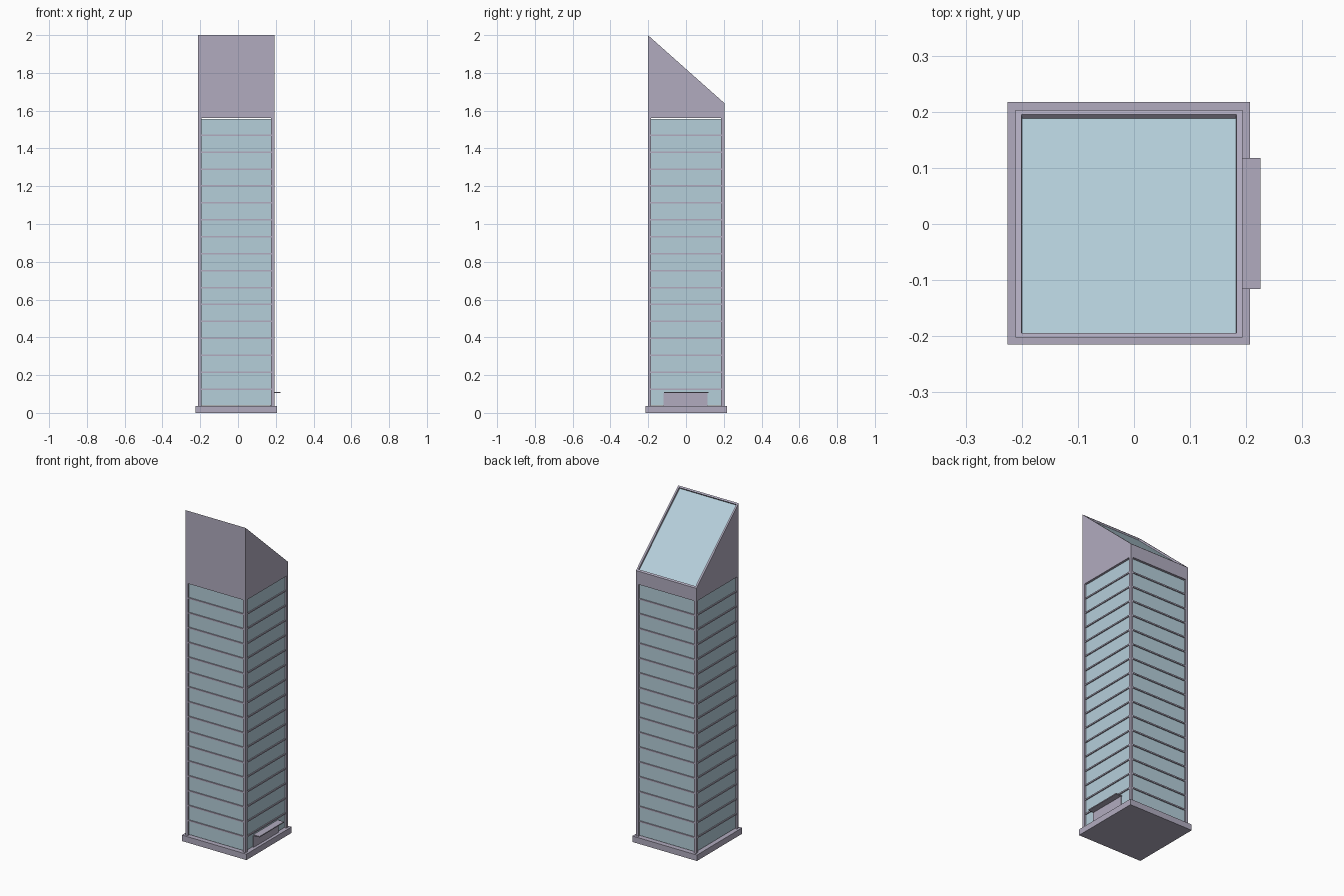
import bpy, bmesh
from mathutils import Vector

if "Cube" in bpy.data.objects:
    bpy.data.objects.remove(bpy.data.objects["Cube"])


def material(name, rgb):
    m = bpy.data.materials.new(name)
    m.diffuse_color = (*rgb, 1)
    m.use_nodes = True
    m.node_tree.nodes["Principled BSDF"].inputs["Base Color"].default_value = m.diffuse_color
    return m


STONE = material("lilac_stone", (0.44, 0.41, 0.52))
GLASS = material("blue_glass", (0.46, 0.62, 0.70))

# Tower plan, floor heights and roof slope
X0, X1, Y0, Y1 = -0.211, 0.193, -0.202, 0.203
BASE, CROWN, FLOORS = 0.036, 1.56, 17
STEP = (CROWN - BASE) / FLOORS
POST, SLAB, RECESS = 0.017, 0.008, 0.009
FRONT_TOP, BACK_TOP = 2.0, 1.64


def finish(bm, name, mats):
    bmesh.ops.recalc_face_normals(bm, faces=bm.faces)
    me = bpy.data.meshes.new(name)
    bm.to_mesh(me)
    bm.free()
    for m in mats:
        me.materials.append(m)
    ob = bpy.data.objects.new(name, me)
    bpy.context.collection.objects.link(ob)
    return ob


def add_box(bm, x0, x1, y0, y1, z0, z1):
    vs = bmesh.ops.create_cube(bm, size=1)["verts"]
    for v in vs:
        v.co = Vector(((x0 + x1) / 2 + v.co.x * (x1 - x0),
                       (y0 + y1) / 2 + v.co.y * (y1 - y0),
                       (z0 + z1) / 2 + v.co.z * (z1 - z0)))


def boxes(name, mat, items):
    bm = bmesh.new()
    for b in items:
        add_box(bm, *b)
    return finish(bm, name, [mat])


# Plinth
boxes("plinth", STONE, [(-0.225, 0.207, -0.215, 0.217, 0, BASE)])

# Four corner posts
boxes("corner_posts", STONE,
      [(x, x + POST, y, y + POST, BASE, CROWN)
       for x in (X0, X1 - POST) for y in (Y0, Y1 - POST)])

# Thin floor slabs between storeys
e = 0.003
boxes("floor_slabs", STONE,
      [(X0 + e, X1 - e, Y0 + e, Y1 - e, z - SLAB / 2, z + SLAB / 2)
       for z in (BASE + STEP * i for i in range(1, FLOORS))])

# Recessed glass band on each storey
r = RECESS
boxes("glass_bands", GLASS,
      [(X0 + r, X1 - r, Y0 + r, Y1 - r,
        BASE + STEP * i + SLAB / 2, BASE + STEP * (i + 1) - SLAB / 2)
       for i in range(FLOORS)])

# Sloped crown: a wedge with a framed, sunken glass roof
bm = bmesh.new()
profile = [(Y0, CROWN), (Y1, CROWN), (Y1, BACK_TOP), (Y0, FRONT_TOP)]
side = bm.faces.new([bm.verts.new((X0, y, z)) for y, z in profile])
ext = bmesh.ops.extrude_face_region(bm, geom=[side], use_keep_orig=True)
for v in ext["geom"]:
    if isinstance(v, bmesh.types.BMVert):
        v.co.x = X1
bmesh.ops.recalc_face_normals(bm, faces=bm.faces)
roof = max(bm.faces, key=lambda f: f.calc_center_median().z)
bmesh.ops.inset_individual(bm, faces=[roof], thickness=0.015, depth=0)
bmesh.ops.inset_individual(bm, faces=[roof], thickness=0.001, depth=-0.01)
roof.material_index = 1
finish(bm, "sloped_crown", [STONE, GLASS])

# Entrance on the right side: door panel and canopy
boxes("entrance_door", STONE, [(X1 - 0.02, X1 - 0.004, -0.12, 0.115, BASE, 0.104)])
boxes("entrance_canopy", STONE, [(X1 - 0.02, 0.225, -0.116, 0.118, 0.104, 0.110)])
